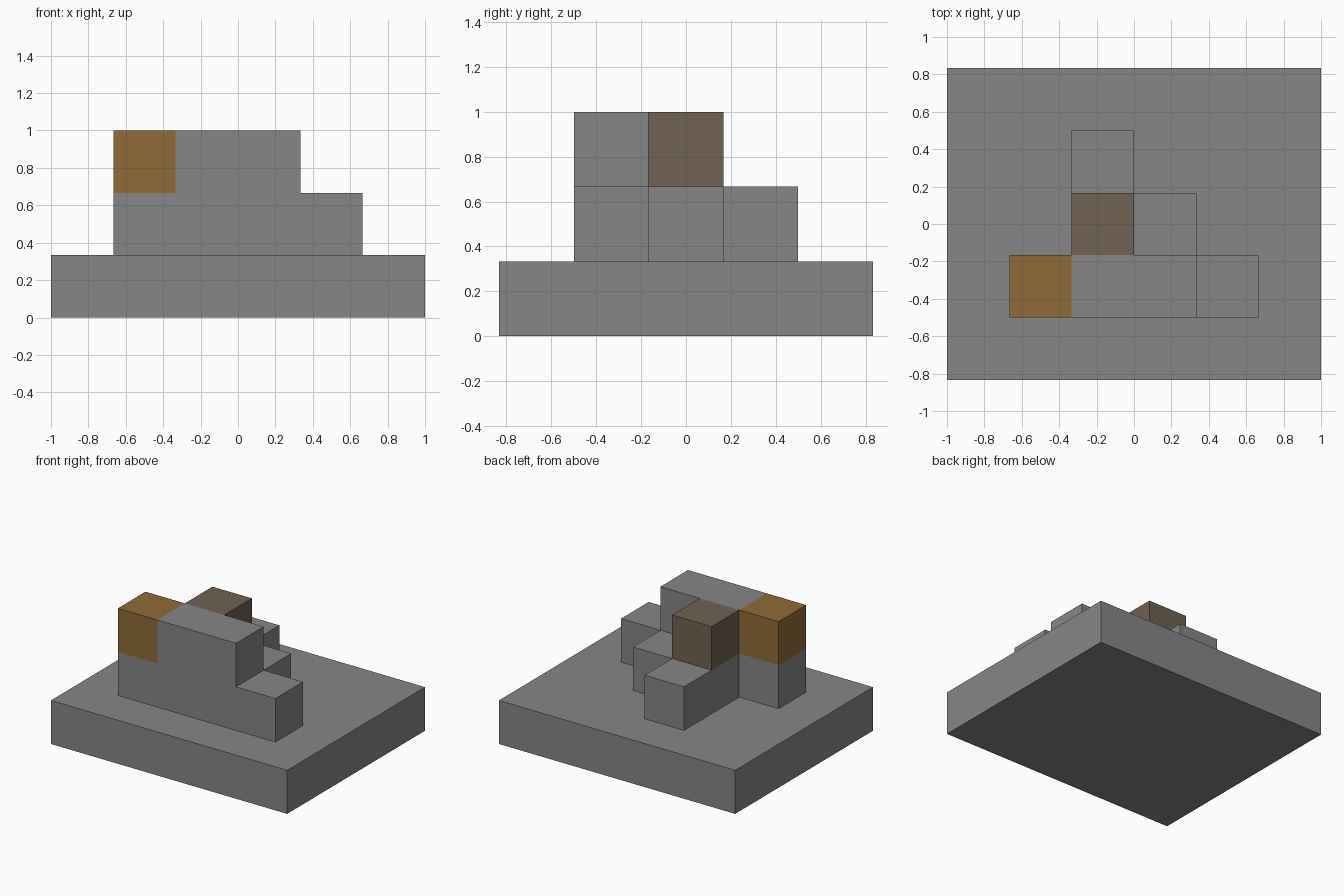
import bpy
import bmesh

cube = bpy.data.objects.get("Cube")
if cube:
    bpy.data.objects.remove(cube, do_unlink=True)

U = 1 / 3  # edge of one block


def material(name, rgb):
    m = bpy.data.materials.new(name)
    m.use_nodes = True
    m.diffuse_color = (*rgb, 1)
    m.node_tree.nodes["Principled BSDF"].inputs["Base Color"].default_value = (*rgb, 1)
    return m


def extrude_profile(name, profile, y0, y1, mat):
    """Extrude an x-z outline, given in blocks, from y0 to y1."""
    bm = bmesh.new()
    face = bm.faces.new([bm.verts.new((x * U, y0 * U, z * U)) for x, z in profile])
    new = bmesh.ops.extrude_face_region(bm, geom=[face])["geom"]
    verts = [g for g in new if isinstance(g, bmesh.types.BMVert)]
    bmesh.ops.translate(bm, verts=verts, vec=(0, (y1 - y0) * U, 0))
    bmesh.ops.recalc_face_normals(bm, faces=bm.faces)
    mesh = bpy.data.meshes.new(name)
    bm.to_mesh(mesh)
    bm.free()
    mesh.materials.append(mat)
    bpy.context.collection.objects.link(bpy.data.objects.new(name, mesh))


def rect(x0, x1, z0, z1):
    return [(x0, z0), (x1, z0), (x1, z1), (x0, z1)]


grey = material("grey", (0.24, 0.24, 0.24))
orange = material("orange", (0.275, 0.147, 0.037))
brown = material("brown", (0.162, 0.122, 0.084))

# Ground slab
extrude_profile("base", rect(-3, 3, 0, 1), -2.5, 2.5, grey)

# Front wall, stepping up on both sides
wall = [(-2, 1), (2, 1), (2, 2), (1, 2), (1, 3), (-1, 3), (-1, 2), (-2, 2)]
extrude_profile("front_wall", wall, -1.5, -0.5, grey)

# Low rows behind the wall
extrude_profile("middle_row", rect(-1, 1, 1, 2), -0.5, 0.5, grey)
extrude_profile("back_block", rect(-1, 0, 1, 2), 0.5, 1.5, grey)

# Coloured upper blocks
extrude_profile("orange_block", rect(-2, -1, 2, 3), -1.5, -0.5, orange)
extrude_profile("brown_block", rect(-1, 0, 2, 3), -0.5, 0.5, brown)
